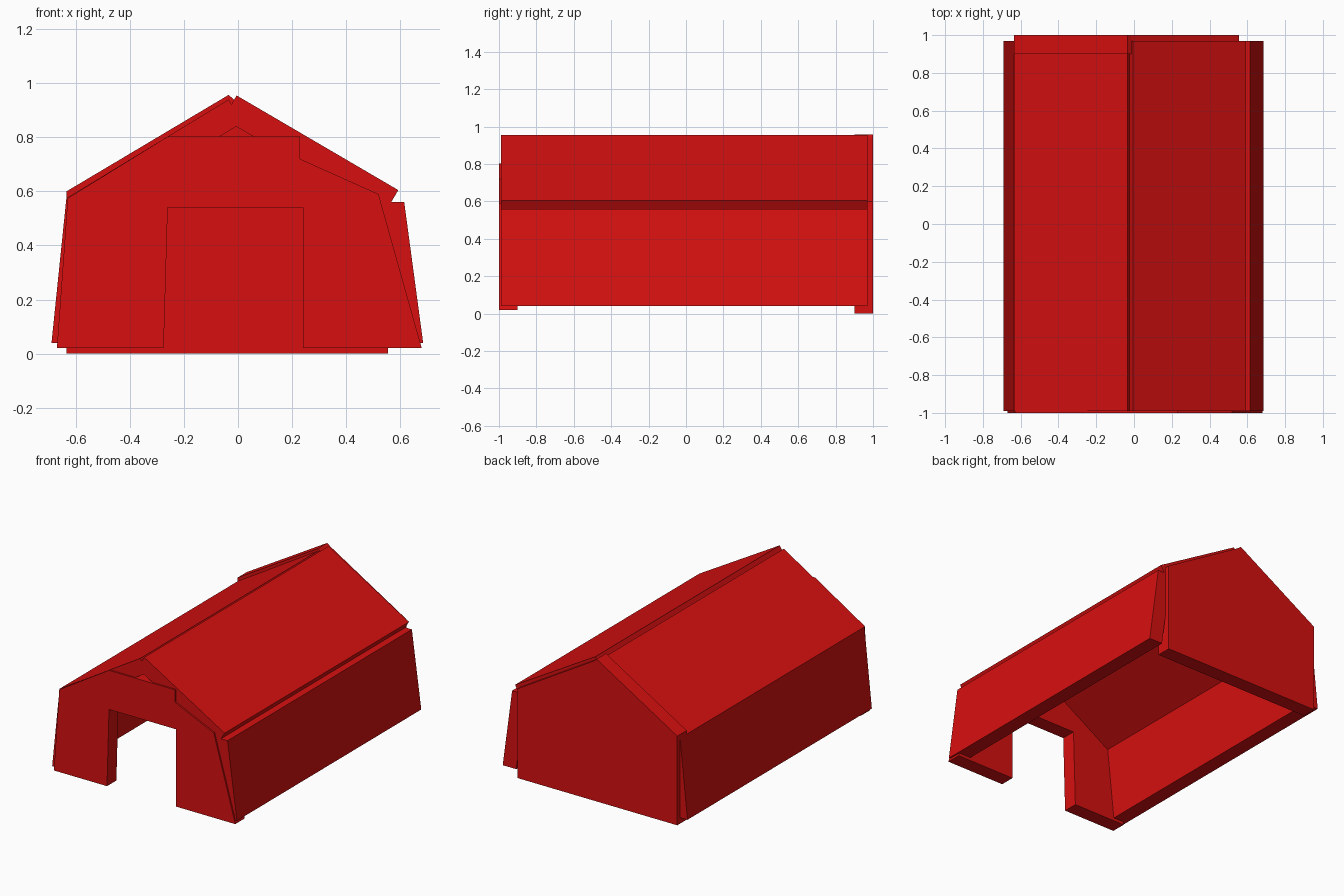
import bpy, bmesh
from mathutils import Vector

cube = bpy.data.objects.get("Cube")
if cube:
    bpy.data.objects.remove(cube, do_unlink=True)

# Single red paint
red = bpy.data.materials.new("barn_red")
colour = (0.68, 0.005, 0.005, 1)
red.diffuse_color = colour
red.use_nodes = True
red.node_tree.nodes["Principled BSDF"].inputs["Base Color"].default_value = colour


def extrude_profile(name, profile, y0, y1):
    """Extrude an (x, z) outline from y0 to y1."""
    bm = bmesh.new()
    face = bm.faces.new([bm.verts.new((x, y0, z)) for x, z in profile])
    result = bmesh.ops.extrude_face_region(bm, geom=[face])
    moved = [g for g in result["geom"] if isinstance(g, bmesh.types.BMVert)]
    bmesh.ops.translate(bm, verts=moved, vec=(0, y1 - y0, 0))
    bmesh.ops.recalc_face_normals(bm, faces=bm.faces)
    mesh = bpy.data.meshes.new(name)
    bm.to_mesh(mesh)
    bm.free()
    mesh.materials.append(red)
    obj = bpy.data.objects.new(name, mesh)
    bpy.context.collection.objects.link(obj)
    return obj


def slab(name, top_edge, low_edge, side, thickness=0.1):
    """Board whose outer face joins two edges; thickness goes inward."""
    a, b = Vector(top_edge), Vector(low_edge)
    d = (b - a).normalized()
    inward = Vector((d.y, -d.x)) * side * thickness
    extrude_profile(name, [a, b, b + inward, a + inward], -0.99, 0.97)


# Roof boards, meeting in a shallow groove at the ridge
slab("roof_right", (-0.035, 0.94), (-0.635, 0.575), -1)
slab("roof_left", (-0.005, 0.955), (0.593, 0.605), 1)

# Leaning side walls, square-topped
extrude_profile("side_wall_right", [(-0.69, 0.04), (-0.59, 0.04),
                                    (-0.535, 0.56), (-0.635, 0.575)], -0.99, 0.97)
extrude_profile("side_wall_left", [(0.685, 0.04), (0.585, 0.04),
                                   (0.515, 0.56), (0.615, 0.56)], -0.99, 0.97)

# Upright back gable
extrude_profile("back_wall", [(-0.635, 0), (0.555, 0), (0.555, 0.60),
                              (-0.015, 0.94), (-0.035, 0.957), (-0.635, 0.60)], 0.90, 1.0)

# Front wall with doorway and a flat top under the open gable
extrude_profile("front_wall", [
    (-0.67, 0.02), (-0.275, 0.02), (-0.26, 0.54), (0.24, 0.54), (0.24, 0.02),
    (0.68, 0.02), (0.52, 0.59), (0.23, 0.72), (0.23, 0.803),
    (-0.26, 0.803), (-0.63, 0.575)], -1.0, -0.90)
